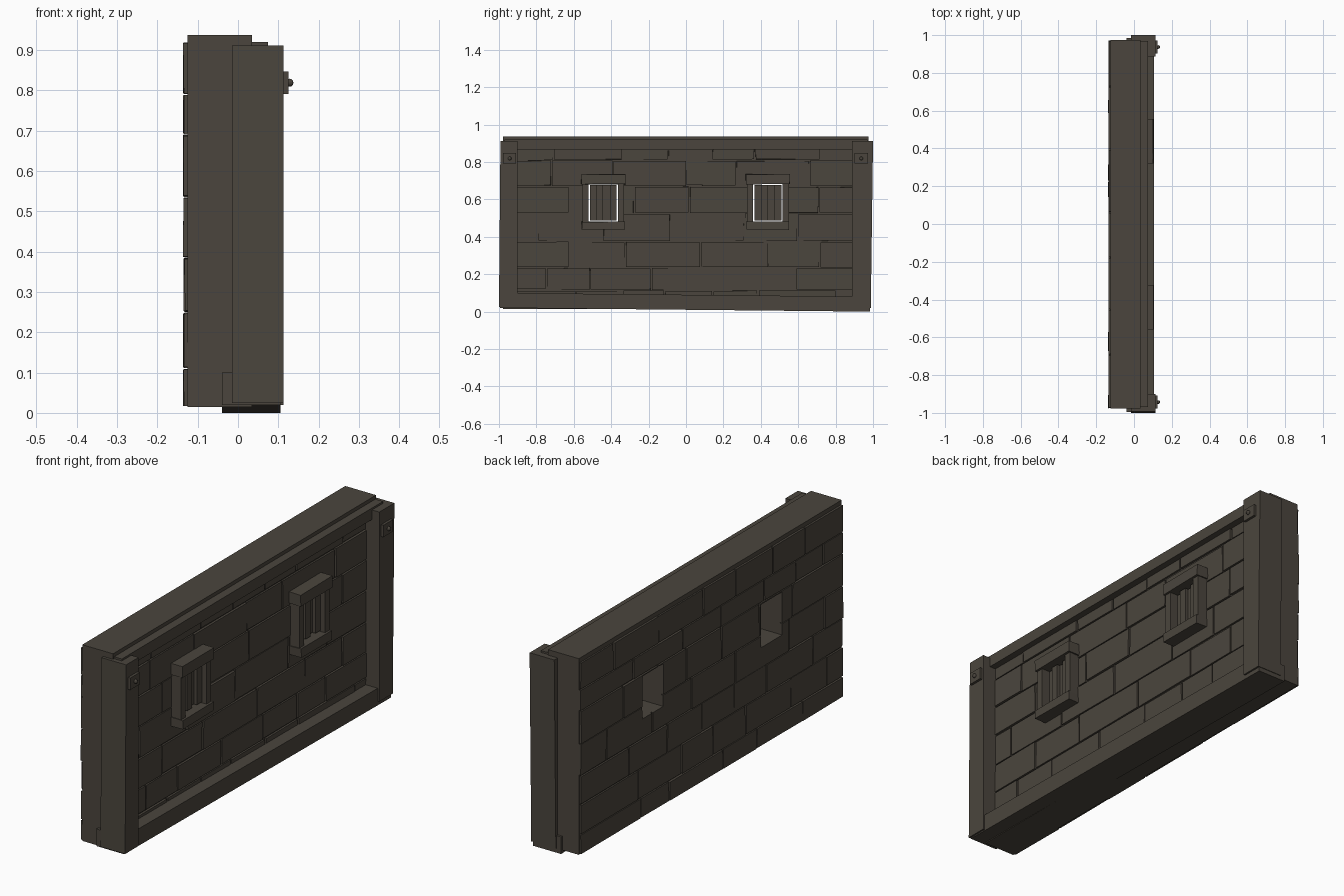
import bpy, bmesh, random
from mathutils import Vector

if "Cube" in bpy.data.objects:
    bpy.data.objects.remove(bpy.data.objects["Cube"])

random.seed(7)
stone = bpy.data.materials.new("dark_stone")
stone.diffuse_color = (0.070, 0.060, 0.047, 1)
stone.use_nodes = True
stone.node_tree.nodes["Principled BSDF"].inputs["Base Color"].default_value = stone.diffuse_color


def add_box(bm, lo, hi, jitter=0.0, warp=None):
    """Box between two corners, optionally roughened or warped."""
    made = bmesh.ops.create_cube(bm, size=1)["verts"]
    lo, hi = Vector(lo), Vector(hi)
    for v in made:
        p = Vector([lo[i] if v.co[i] < 0 else hi[i] for i in range(3)])
        p += Vector([random.uniform(-jitter, jitter) for _ in range(3)])
        v.co = warp(p) if warp else p


def finish(name, bm):
    mesh = bpy.data.meshes.new(name)
    bm.to_mesh(mesh)
    bm.free()
    mesh.materials.append(stone)
    ob = bpy.data.objects.new(name, mesh)
    bpy.context.collection.objects.link(ob)
    return ob


def box(name, lo, hi, jitter=0.0, warp=None):
    bm = bmesh.new()
    add_box(bm, lo, hi, jitter, warp)
    return finish(name, bm)


def cut(ob, cutter):
    mod = ob.modifiers.new("openings", "BOOLEAN")
    mod.operation = "DIFFERENCE"
    mod.solver = "EXACT"
    mod.object = cutter


def bricks(name, x0, x1, y0, y1, rows, gap, rough):
    """Courses of uneven stones filling y0..y1 between the row heights."""
    bm = bmesh.new()
    for i, (za, zb) in enumerate(zip(rows, rows[1:])):
        y = y0
        first = True
        while y < y1 - 0.01:
            w = random.uniform(0.2, 0.42) * (0.6 if first and i % 2 else 1)
            end = y + w
            if end > y1 - 0.12:
                end = y1
            dx = random.uniform(-rough, rough)
            g = [random.uniform(0.3, 1) * gap for _ in range(4)]
            sign = 1 if x1 > 0 else 0
            add_box(bm, (x0 + (0 if sign else dx), y + g[0], za + g[1]),
                    (x1 + (dx if sign else 0), end - g[2], zb - g[3]), 0.0012)
            y = end
            first = False
    return finish(name, bm)


# Window openings cutter
windows = [-0.4425, 0.4375]
bm = bmesh.new()
for c in windows:
    add_box(bm, (-0.3, c - 0.078, 0.48), (0.3, c + 0.078, 0.682))
opening = finish("opening_cutter", bm)
opening.hide_render = True
opening.hide_viewport = True

# Wall core and stone facings
core = box("wall_core", (-0.125, -0.978, 0.015), (0.035, 0.975, 0.937))
front = bricks("front_stones", 0.02, 0.044, -0.93, 0.93,
               [0.06, 0.115, 0.235, 0.375, 0.525, 0.67, 0.81, 0.89], 0.006, 0.002)
back = bricks("back_stones", -0.134, -0.11, -0.976, 0.973,
              [0.016, 0.11, 0.25, 0.385, 0.535, 0.69, 0.79, 0.92], 0.004, 0.002)
for ob in (core, front, back):
    cut(ob, opening)

# Beams, the lower one sagging toward +y
box("top_beam", (0.0, -0.97, 0.866), (0.075, 0.97, 0.92))
box("bottom_beam", (-0.04, -0.995, 0.01), (0.105, 0.985, 0.09),
    warp=lambda p: Vector((p.x, p.y, p.z - 0.01 * p.y / 0.985)))

# Corner posts, leaning slightly
box("left_post", (-0.015, -1.0, 0.025), (0.113, -0.9, 0.911),
    warp=lambda p: Vector((p.x, p.y + (0.008 if p.z > 0.5 and p.y < -0.95 else 0), p.z)))
box("right_post", (-0.015, 0.888, 0.02), (0.113, 1.0, 0.911),
    warp=lambda p: Vector((p.x, p.y - (0.012 if p.z < 0.5 and p.y > 0.95 else 0), p.z)))

# Bolted plates on the posts
for side, y in (("left", -0.943), ("right", 0.937)):
    box(side + "_plate", (0.10, y - 0.035, 0.791), (0.125, y + 0.035, 0.847))
    bm = bmesh.new()
    bmesh.ops.create_uvsphere(bm, u_segments=10, v_segments=6, radius=0.01)
    bmesh.ops.translate(bm, verts=bm.verts, vec=(0.128, y, 0.819))
    finish(side + "_bolt", bm)

# Window surrounds and bars
for side, c in zip(("left", "right"), windows):
    box(side + "_lintel", (0.02, c - 0.118, 0.682), (0.102, c + 0.118, 0.735), 0.002)
    box(side + "_sill", (0.02, c - 0.115, 0.439), (0.102, c + 0.115, 0.48), 0.002)
    for s in (-1, 1):
        a, b = sorted((c + s * 0.078, c + s * 0.112))
        box(side + "_jamb", (0.02, a, 0.475), (0.092, b, 0.69))
    for i in range(4):
        y = c - 0.072 + i * 0.036
        d = 0.016 * (i % 2)
        box(side + "_window_bar", (0.03 + d, y, 0.488), (0.055 + d, y + 0.036, 0.676))
